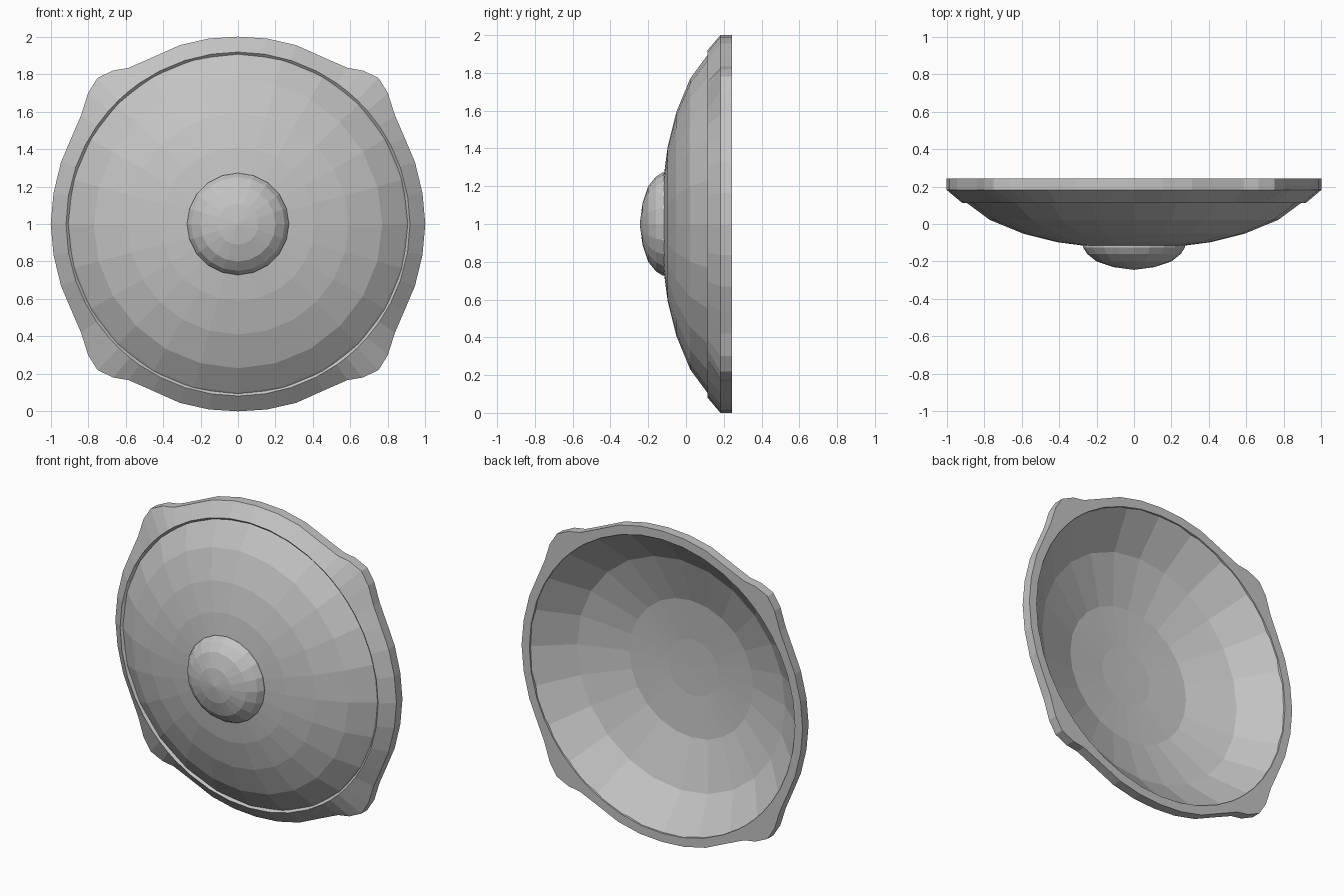
import bpy, bmesh, math

cube = bpy.data.objects.get("Cube")
if cube:
    bpy.data.objects.remove(cube, do_unlink=True)

steel = bpy.data.materials.new("grey_metal")
steel.use_nodes = True
GREY = (0.55, 0.55, 0.55, 1)
steel.diffuse_color = GREY
steel.node_tree.nodes["Principled BSDF"].inputs["Base Color"].default_value = GREY

CENTRE_Z = 1.0


def circle(radius, count):
    """Points of a regular polygon in the x-z plane."""
    step = math.tau / count
    return [(radius * math.cos(i * step), radius * math.sin(i * step)) for i in range(count)]


def loft(name, rings, closed=False, cap=None):
    """Skin a list of (outline, y) rings; cap is the y of a centre point."""
    bm = bmesh.new()
    loops = [[bm.verts.new((x, y, z + CENTRE_Z)) for x, z in outline] for outline, y in rings]
    pairs = list(zip(loops, loops[1:]))
    if closed:
        pairs.append((loops[-1], loops[0]))
    for a, b in pairs:
        for i in range(len(a)):
            j = (i + 1) % len(a)
            bm.faces.new((a[i], a[j], b[j], b[i]))
    if cap is not None:
        tip, last = bm.verts.new((0, cap, CENTRE_Z)), loops[-1]
        for i in range(len(last)):
            bm.faces.new((last[i], last[(i + 1) % len(last)], tip))
    if closed:
        bmesh.ops.recalc_face_normals(bm, faces=bm.faces)
    mesh = bpy.data.meshes.new(name)
    bm.to_mesh(mesh)
    bm.free()
    mesh.materials.append(steel)
    obj = bpy.data.objects.new(name, mesh)
    bpy.context.collection.objects.link(obj)
    return obj


def turned(name, profile, count, cap):
    return loft(name, [(circle(r, count), y) for r, y in profile], cap=cap)


# Rim outline: one quarter with its corner lobe, mirrored to all sides
quarter = [(1, 0), (.985, .165), (.945, .33), (.89, .46), (.838, .58), (.80, .70),
           (.75, .78), (.665, .82), (.585, .833), (.455, .89), (.31, .955), (.155, .99), (0, 1)]
half = quarter + [(-x, z) for x, z in reversed(quarter[:-1])]
outline = half + [(x, -z) for x, z in reversed(half[1:-1])]


def rim_circle(radius):
    """A circle whose points line up with the rim outline."""
    return [(radius * x / math.hypot(x, z), radius * z / math.hypot(x, z)) for x, z in outline]


# Raised rim with a bevelled inner edge
loft("rim", [(outline, .243), (outline, .182), (rim_circle(.918), .113),
             (rim_circle(.902), .128), (rim_circle(.902), .15),
             (rim_circle(.945), .20), (rim_circle(.945), .243)], closed=True)

# Domed front
turned("front_dome", [(.93, .145), (.90, .118), (.77, .022), (.59, -.052),
                      (.41, -.097), (.22, -.122)], 24, -.125)

# Central boss
turned("boss", [(.272, -.105), (.272, -.125), (.25, -.16), (.20, -.20), (.11, -.23)], 20, -.245)

# Hollow back, following the dome as a thin shell
back = turned("back_bowl", [(.955, .238), (.74, .05), (.44, -.053), (.18, -.073)], 24, -.075)
back.data.flip_normals()
